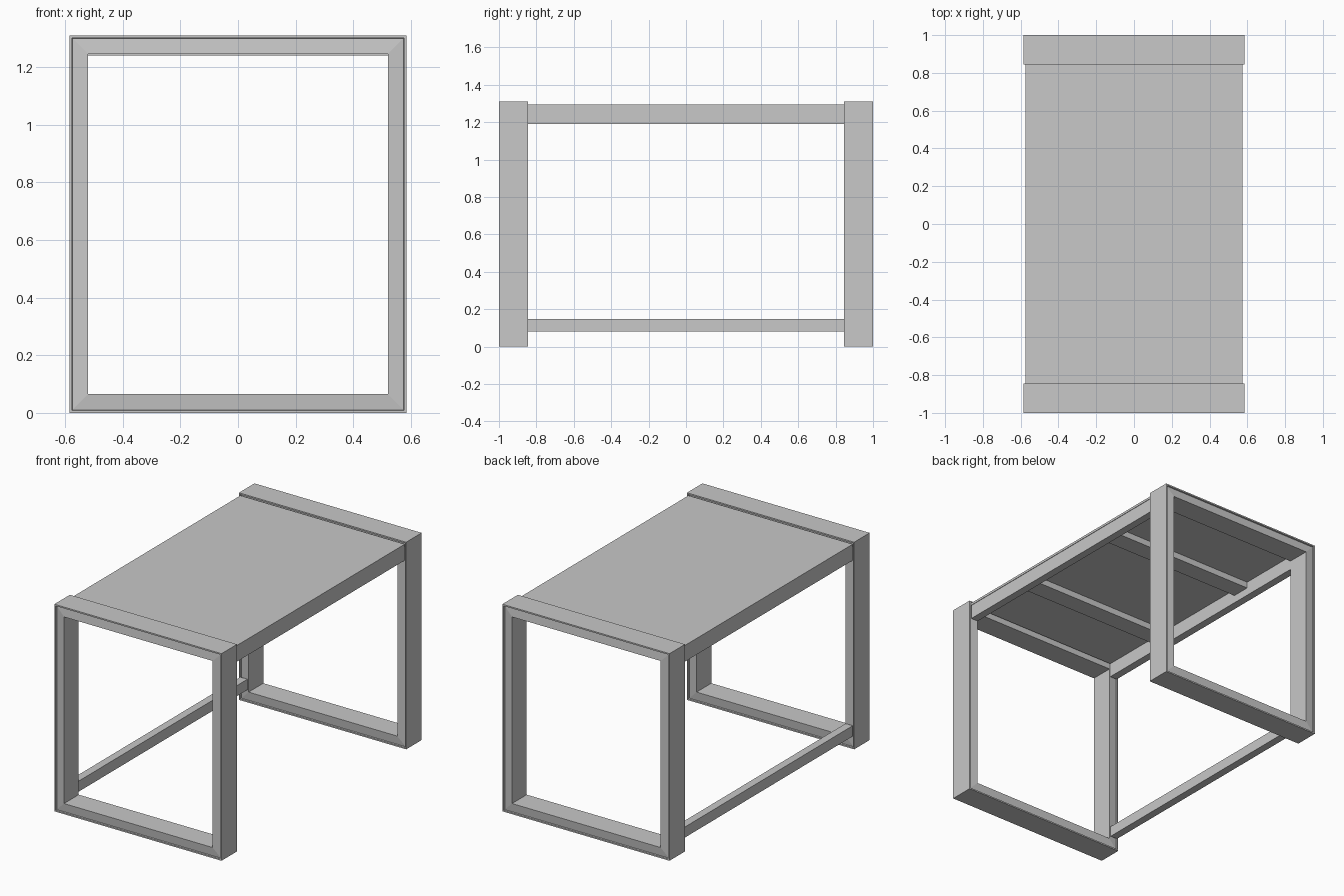
import bpy
import bmesh

cube = bpy.data.objects.get("Cube")
if cube:
    bpy.data.objects.remove(cube, do_unlink=True)

# Single painted finish
grey = bpy.data.materials.new("light_grey")
grey.use_nodes = True
colour = (0.58, 0.58, 0.58, 1)
grey.diffuse_color = colour
grey.node_tree.nodes["Principled BSDF"].inputs["Base Color"].default_value = colour

# Overall dimensions
HALF_W, HALF_L, HEIGHT = 0.585, 1.0, 1.31
BAR, DEPTH = 0.065, 0.155
INNER_Y = HALF_L - DEPTH


def finish(bm, name):
    bmesh.ops.recalc_face_normals(bm, faces=bm.faces)
    mesh = bpy.data.meshes.new(name)
    bm.to_mesh(mesh)
    bm.free()
    mesh.materials.append(grey)
    obj = bpy.data.objects.new(name, mesh)
    bpy.context.collection.objects.link(obj)
    return obj


def box(name, x, y, z):
    """Box from (min, max) ranges."""
    bm = bmesh.new()
    bmesh.ops.create_cube(bm, size=1)
    for v in bm.verts:
        v.co = [r[0] + (c + 0.5) * (r[1] - r[0]) for c, r in zip(v.co, (x, y, z))]
    return finish(bm, name)


def end_frame(name, y_mid):
    """Mitred rectangular frame: one bar profile carried round four corners."""
    half = DEPTH / 2
    # (distance in from the outside, half depth): thin rim, then a shallow recessed face
    side = [(0, half), (0.009, half), (0.010, half - 0.010), (BAR, half - 0.004)]
    profile = side + [(i, -d) for i, d in reversed(side)]
    bm = bmesh.new()
    rings = []
    for sx, top in ((-1, False), (1, False), (1, True), (-1, True)):
        rings.append([bm.verts.new((sx * (HALF_W - i), y_mid + d,
                                    HEIGHT - i if top else i)) for i, d in profile])
    n = len(profile)
    for k, ring in enumerate(rings):
        nxt = rings[(k + 1) % len(rings)]
        for j in range(n):
            m = (j + 1) % n
            bm.faces.new((ring[j], ring[m], nxt[m], nxt[j]))
    return finish(bm, name)


# End frames
end_frame("front_frame", -(HALF_L - DEPTH / 2))
end_frame("back_frame", HALF_L - DEPTH / 2)

# Table top, set slightly below the frames
span = (-INNER_Y, INNER_Y)
box("table_top", (-0.575, 0.575), span, (1.28, 1.295))

# Long side rails under the top
for name, s in (("left", 1), ("right", -1)):
    box(name + "_apron", sorted((s * 0.522, s * 0.572)), span, (1.19, 1.28))

# Cross slats supporting the top
for name, y in (("front", -0.38), ("back", 0.38)):
    box(name + "_cross_slat", (-0.522, 0.522), (y - 0.06, y + 0.06), (1.24, 1.28))

# Low stretcher on one side only
box("low_stretcher", (-0.575, -0.525), span, (0.08, 0.147))
